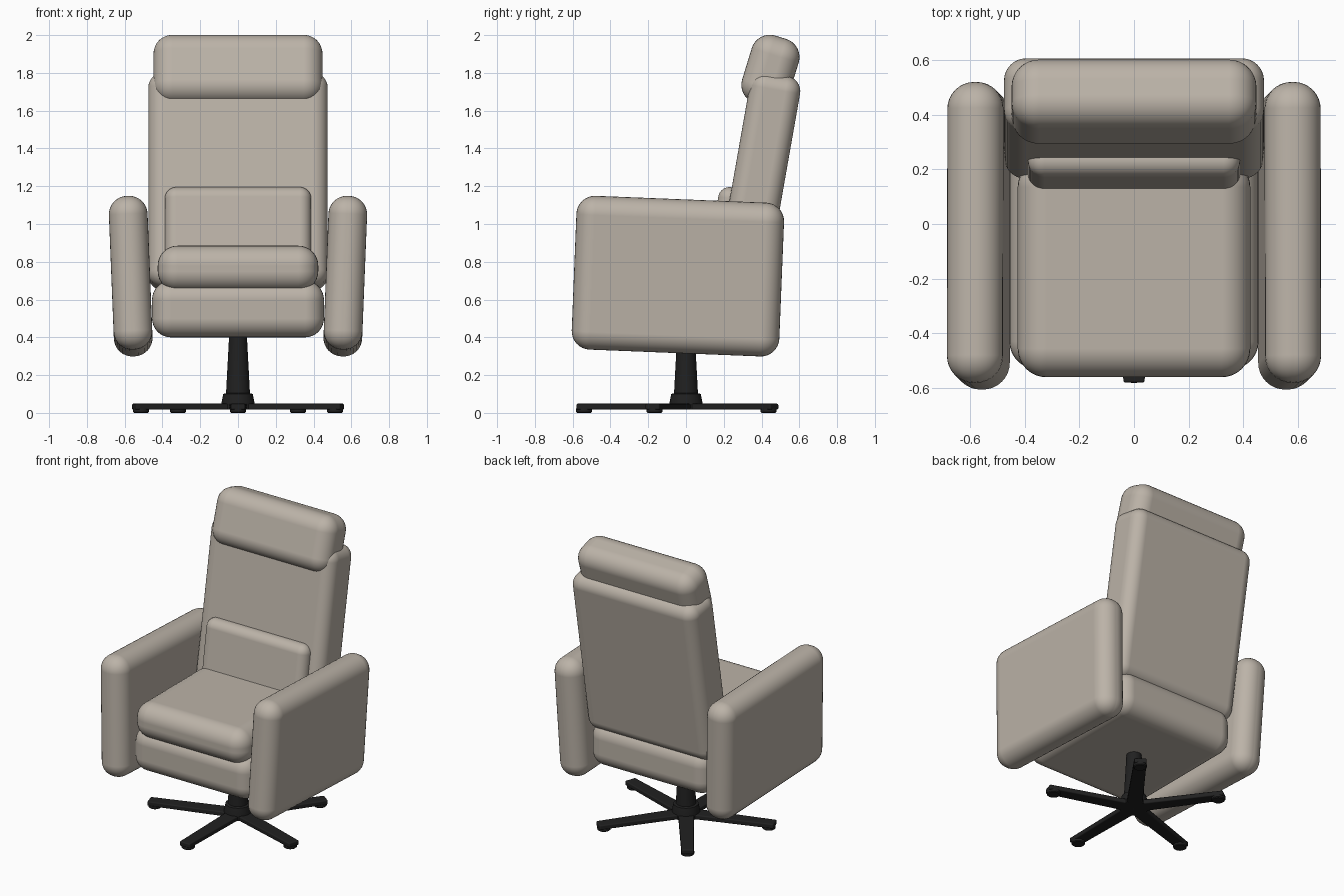
import bpy
import bmesh
from math import radians, sin, cos, tau
from mathutils import Matrix

if "Cube" in bpy.data.objects:
    bpy.data.objects.remove(bpy.data.objects["Cube"])


def material(name, rgb):
    m = bpy.data.materials.new(name)
    m.diffuse_color = (*rgb, 1)
    m.use_nodes = True
    m.node_tree.nodes["Principled BSDF"].inputs["Base Color"].default_value = m.diffuse_color
    return m


FABRIC = material("fabric", (0.50, 0.45, 0.39))
BLACK = material("black_metal", (0.015, 0.015, 0.015))


def finish(name, bm, mat, loc=(0, 0, 0), rot=(0, 0, 0), bevel=0.0, segments=8):
    me = bpy.data.meshes.new(name)
    bm.to_mesh(me)
    bm.free()
    me.materials.append(mat)
    ob = bpy.data.objects.new(name, me)
    bpy.context.collection.objects.link(ob)
    ob.location = loc
    ob.rotation_euler = [radians(a) for a in rot]
    if bevel:
        mod = ob.modifiers.new("rounding", 'BEVEL')
        mod.width = bevel
        mod.segments = segments
        mod.limit_method = 'ANGLE'
        mod.harden_normals = True
    bpy.ops.object.select_all(action='DESELECT')
    ob.select_set(True)
    bpy.context.view_layer.objects.active = ob
    if bevel:
        bpy.ops.object.shade_smooth()
    else:
        bpy.ops.object.shade_smooth_by_angle(angle=radians(35))
    return ob


def cushion(name, size, loc, rot=(0, 0, 0), radius=0.1):
    bm = bmesh.new()
    bmesh.ops.create_cube(bm, size=1)
    bmesh.ops.scale(bm, vec=size, verts=bm.verts)
    return finish(name, bm, FABRIC, loc, rot, radius)


def lathe(name, profile, loc=(0, 0, 0)):
    """Closed solid of revolution from (radius, height) points."""
    bm = bmesh.new()
    n = 32
    rings = [[bm.verts.new((r * cos(tau * i / n), r * sin(tau * i / n), z))
              for i in range(n)] for r, z in profile]
    for a, b in zip(rings, rings[1:]):
        for i in range(n):
            j = (i + 1) % n
            bm.faces.new((a[i], a[j], b[j], b[i]))
    bm.faces.new(rings[0][::-1])
    bm.faces.new(rings[-1])
    return finish(name, bm, BLACK, loc)


# Seat: lower base block and the cushion on it
cushion("seat_base", (0.91, 0.96, 0.30), (0, -0.05, 0.55))
cushion("seat_cushion", (0.85, 0.80, 0.24), (0, -0.16, 0.765), radius=0.105)

# Reclined back, lumbar pillow and headrest
cushion("backrest", (0.95, 0.27, 1.15), (0, 0.385, 1.225), (-10, 0, 0), 0.08)
cushion("lumbar_pillow", (0.775, 0.15, 0.44), (0, 0.22, 0.975), (-9, 0, 0), 0.06)
cushion("headrest", (0.895, 0.26, 0.373), (0, 0.447, 1.81), (-17, 0, 0), 0.1)

# Armrests, leaning slightly outward and back
for label, s in (("left", -1), ("right", 1)):
    cushion(f"armrest_{label}", (0.205, 1.10, 0.815), (s * 0.568, -0.043, 0.724),
            (-2.3, s * 2.3, 0), 0.098)

# Swivel column with flared hub
lathe("hub", [(0.088, 0.018), (0.088, 0.05), (0.078, 0.10), (0.064, 0.104)])
lathe("column", [(0.064, 0.09), (0.047, 0.41), (0.047, 0.43)])

# Five-star base: tapered legs, each with a round foot
for k in range(5):
    a = radians(-90 + 72 * k)
    bm = bmesh.new()
    bmesh.ops.create_cube(bm, size=1)
    for v in bm.verts:
        outer = v.co.x > 0
        v.co.y *= 0.078 if outer else 0.10
        v.co.x = 0.58 if outer else 0.0
        v.co.z = 0.033 + v.co.z * 0.032
    bmesh.ops.rotate(bm, verts=bm.verts, matrix=Matrix.Rotation(a, 3, 'Z'))
    finish(f"base_leg_{k + 1}", bm, BLACK, bevel=0.008, segments=2)
    lathe(f"foot_{k + 1}", [(0.036, 0.0), (0.042, 0.005), (0.042, 0.022)],
          (0.54 * cos(a), 0.54 * sin(a), 0))
